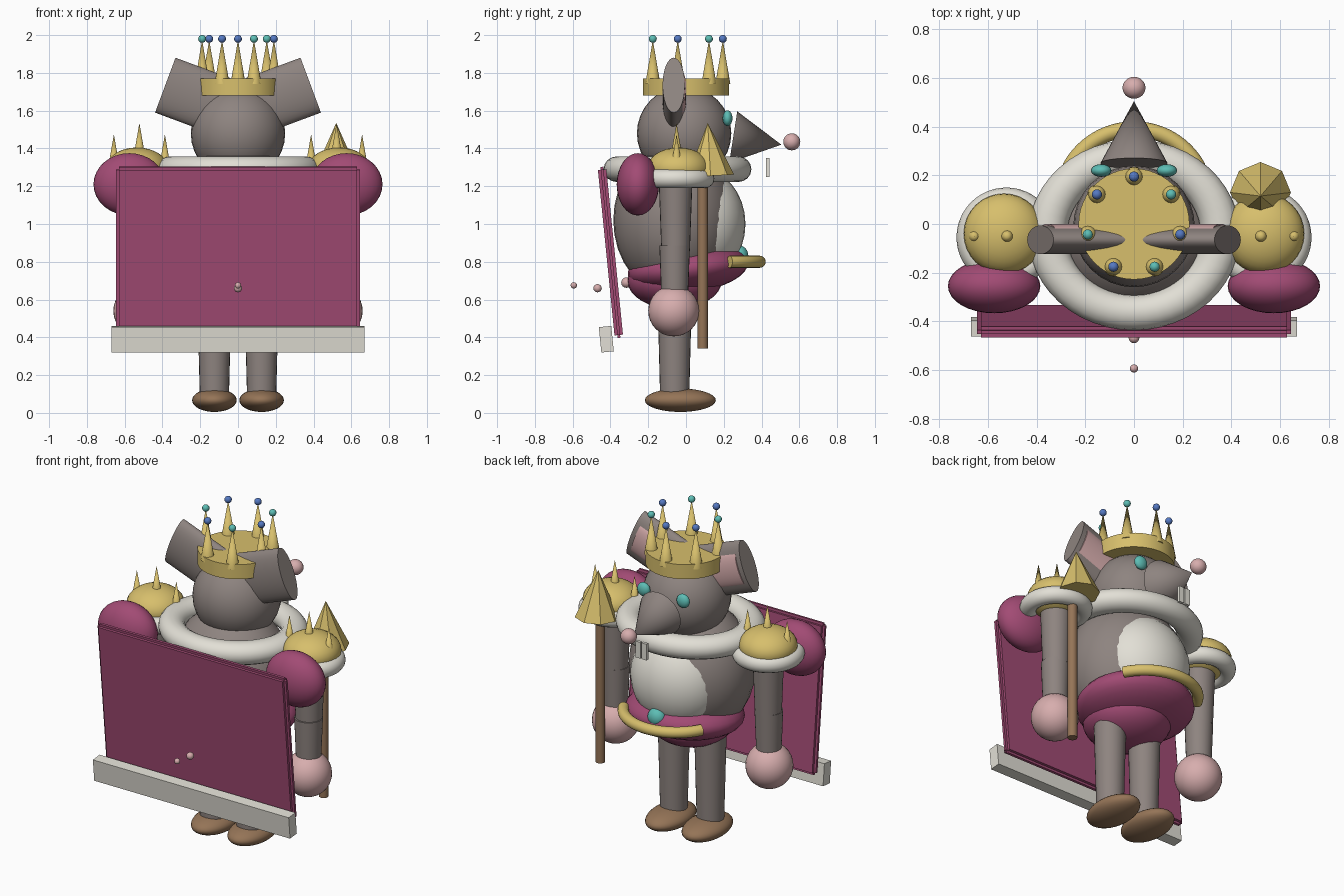
import bpy, bmesh, math
from math import sin, cos, pi, radians
from mathutils import Matrix, Vector

cube = bpy.data.objects.get("Cube")
if cube:
    bpy.data.objects.remove(cube, do_unlink=True)


def material(name, rgb):
    m = bpy.data.materials.new(name)
    m.use_nodes = True
    m.diffuse_color = (*rgb, 1)
    m.node_tree.nodes["Principled BSDF"].inputs["Base Color"].default_value = (*rgb, 1)
    return m


FUR = material("grey fur", (.27, .23, .215))
GOLD = material("gold", (.68, .52, .15))
CLOTH = material("magenta cloth", (.36, .07, .175))
WHITE = material("off white", (.76, .74, .67))
PINK = material("pink skin", (.68, .42, .42))
BROWN = material("brown leather", (.30, .175, .095))
TEAL = material("teal gem", (.11, .51, .46))
BLUE = material("blue gem", (.09, .19, .54))


def finish(name, bm, mat, matrix, smooth=True):
    me = bpy.data.meshes.new(name)
    bm.to_mesh(me)
    bm.free()
    me.transform(matrix)
    me.materials.append(mat)
    ob = bpy.data.objects.new(name, me)
    bpy.context.collection.objects.link(ob)
    if smooth:
        bpy.ops.object.select_all(action='DESELECT')
        ob.select_set(True)
        bpy.context.view_layer.objects.active = ob
        bpy.ops.object.shade_smooth_by_angle(angle=radians(40))
    return ob


def place(loc, tilt=0, scale=(1, 1, 1), axis='X'):
    return Matrix.Translation(loc) @ Matrix.Rotation(tilt, 4, axis) @ Matrix.Diagonal((*scale, 1))


def ball(name, mat, loc, radii, tilt=0, seg=32):
    bm = bmesh.new()
    bmesh.ops.create_uvsphere(bm, u_segments=seg, v_segments=seg // 2, radius=1)
    return finish(name, bm, mat, place(loc, tilt, radii))


def rod(name, mat, start, end, r1, r2, seg=24, flat=1):
    """Cylinder or cone from start to end; flat squashes it along y."""
    a, b = Vector(start), Vector(end)
    bm = bmesh.new()
    bmesh.ops.create_cone(bm, cap_ends=True, segments=seg, radius1=r1, radius2=r2,
                          depth=(b - a).length)
    turn = (b - a).to_track_quat('Z', 'Y').to_matrix().to_4x4()
    squash = Matrix.Diagonal((1, flat, 1, 1))
    return finish(name, bm, mat, Matrix.Translation((a + b) / 2) @ squash @ turn)


def box(name, mat, loc, size, tilt=0, bevel=0):
    bm = bmesh.new()
    bmesh.ops.create_cube(bm, size=1, matrix=Matrix.Diagonal((*size, 1)))
    if bevel:
        bmesh.ops.bevel(bm, geom=bm.edges[:], offset=bevel, segments=2, affect='EDGES')
    return finish(name, bm, mat, place(loc, tilt), False)


def ring(name, mat, loc, major, minor, scale=(1, 1, 1), arc=2 * pi, seg=48):
    """Torus, or an arc of one centred on +y with closed ends."""
    bm = bmesh.new()
    whole = arc > 6.2
    rows = []
    for i in range(seg if whole else seg + 1):
        a = pi / 2 - arc / 2 + arc * i / seg
        rows.append([bm.verts.new(((major + minor * cos(t)) * cos(a),
                                   (major + minor * cos(t)) * sin(a), minor * sin(t)))
                     for t in [2 * pi * k / 16 for k in range(16)]])
    for i in range(seg):
        r, s = rows[i], rows[(i + 1) % len(rows)]
        for k in range(16):
            j = (k + 1) % 16
            bm.faces.new((r[k], s[k], s[j], r[j]))
    if not whole:
        bm.faces.new(rows[0])
        bm.faces.new(rows[-1][::-1])
    bmesh.ops.recalc_face_normals(bm, faces=bm.faces)
    return finish(name, bm, mat, place(loc, 0, scale))


# Torso, belly and shorts
ball("body", FUR, (0, -.06, 1.02), (.37, .325, .4))
ball("belly", WHITE, (0, .06, 1.0), (.29, .255, .3))
ball("shorts_upper", CLOTH, (0, .01, .765), (.345, .32, .13), radians(6))
ball("shorts_lower", CLOTH, (0, -.06, .70), (.25, .25, .15))
ring("belt", GOLD, (0, .09, .8), .3, .032, arc=radians(124))
ball("belt_gem", TEAL, (0, .285, .83), (.055, .045, .055))
ring("fur_collar", WHITE, (0, -.045, 1.29), .355, .08, (1, .9, .85))

# Head and face
ball("head", FUR, (0, -.01, 1.48), (.25, .25, .25))
rod("snout", FUR, (0, .25, 1.46), (0, .505, 1.42), .138, 0)
ball("nose", PINK, (0, .56, 1.435), (.047, .045, .045))

# Crown with seven tipped points
rod("crown_band", GOLD, (0, 0, 1.68), (0, 0, 1.77), .228, .228, 48)
for i in range(7):
    a = pi / 2 - i * 2 * pi / 7
    x, y = .195 * cos(a), .195 * sin(a)
    rod("crown_point", GOLD, (x, y, 1.74), (x, y, 1.975), .04, 0, 16)
    ball("crown_gem", TEAL if i % 2 else BLUE, (x, y, 1.98), (.021,) * 3, seg=16)

for side, s in (("left", 1), ("right", -1)):
    # Ears, eyes and teeth
    out = Vector((s * .94, 0, .35))
    tip = Vector((s * .385, -.065, 1.735))
    rod(side + "_ear", FUR, tip - out * .33, tip, .155, .155, 32, .38)
    inner = tip + Vector((0, .03, 0))
    rod(side + "_inner_ear", PINK, inner - out * .29, inner - out * .03, .105, .105, 32, .34)
    ball(side + "_eye", TEAL, (s * .135, .22, 1.56), (.042, .026, .042), seg=20)
    box(side + "_tooth", WHITE, (s * .021, .432, 1.3), (.034, .018, .1))

    # Legs and shoes
    rod(side + "_leg", FUR, (s * .125, -.06, .08), (s * .125, -.06, .66), .077, .092)
    ball(side + "_shoe", BROWN, (s * .125, -.03, .067), (.118, .188, .062))

    # Arms and hands
    rod(side + "_forearm", FUR, (s * .525, -.06, .6), (s * .525, -.06, .885), .07, .081)
    rod(side + "_upper_arm", FUR, (s * .525, -.055, .87), (s * .525, -.055, 1.25), .076, .09)
    ball(side + "_hand", PINK, (s * .525, -.065, .54), (.135, .135, .135))

    # Shoulder armour
    ball(side + "_sleeve_puff", CLOTH, (s * .575, -.255, 1.21), (.19, .112, .165))
    ring(side + "_shoulder_fur", WHITE, (s * .525, -.055, 1.24), .155, .05)
    ball(side + "_shoulder_plate", GOLD, (s * .535, -.04, 1.295), (.165, .165, .11))
    for dx, low, top in ((-.135, 1.32, 1.475), (0, 1.38, 1.535), (.135, 1.32, 1.475)):
        x = s * .522 + dx
        rod(side + "_shoulder_spike", GOLD, (x, -.05, low), (x, -.05, top), .027, 0, 16)

# Staff
rod("staff_shaft", BROWN, (.525, .088, .34), (.525, .088, 1.28), .028, .028, 16)
rod("staff_head", GOLD, (.52, .13, 1.255), (.52, .115, 1.535), .125, 0, 8)

# Cape and its fur hem
box("cape", CLOTH, (0, -.4, .85), (1.29, .045, .91), .1, .015)
box("cape_hem", WHITE, (0, -.422, .39), (1.34, .066, .135), .1)

# Tail beads
for y, z, r in ((-.315, .69, .028), (-.468, .66, .022), (-.594, .675, .017)):
    ball("tail_bead", PINK, (0, y, z), (r, r, r), seg=16)
